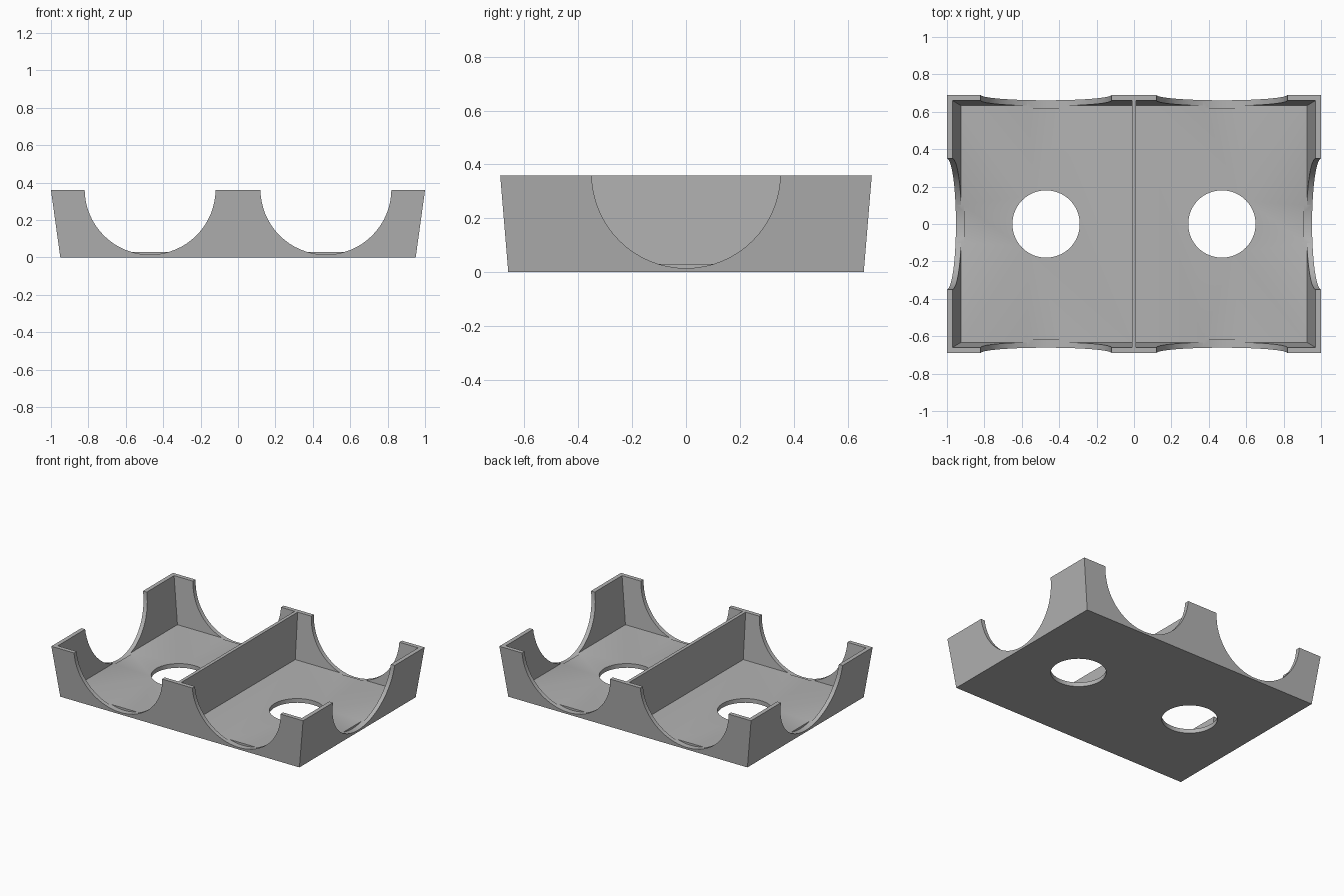
import bpy
import bmesh
from math import pi
from mathutils import Matrix

cube = bpy.data.objects.get("Cube")
if cube:
    bpy.data.objects.remove(cube, do_unlink=True)

HEIGHT, FLOOR, WALL = 0.36, 0.03, 0.03
SCOOP_X, SCOOP_R, SCOOP_Z = 0.47, 0.35, 0.365

grey = bpy.data.materials.new("grey plastic")
grey.use_nodes = True
grey.diffuse_color = (0.45, 0.45, 0.45, 1)
grey.node_tree.nodes["Principled BSDF"].inputs["Base Color"].default_value = (0.45, 0.45, 0.45, 1)


def finish(name, bm):
    bmesh.ops.recalc_face_normals(bm, faces=bm.faces)
    mesh = bpy.data.meshes.new(name)
    bm.to_mesh(mesh)
    bm.free()
    mesh.materials.append(grey)
    obj = bpy.data.objects.new(name, mesh)
    bpy.context.collection.objects.link(obj)
    return obj


def flared_box(name, z0, z1, inset=0.0, divider=None, side=1):
    """Box flaring upward; with a divider it fills only one half."""
    bm = bmesh.new()
    rings = []
    for z in (z0, z1):
        x = 0.95 + 0.05 * z / HEIGHT - inset
        y = 0.66 + 0.03 * z / HEIGHT - inset
        inner = -x if divider is None else divider
        rings.append([bm.verts.new((side * px, py, z))
                      for px, py in ((inner, -y), (x, -y), (x, y), (inner, y))])
    low, high = rings
    bm.faces.new(low)
    bm.faces.new(high)
    for i in range(4):
        j = (i + 1) % 4
        bm.faces.new((low[i], low[j], high[j], high[i]))
    return finish(name, bm)


def cylinder(name, radius, depth, location, axis="Z"):
    bm = bmesh.new()
    turn = {"X": Matrix.Rotation(pi / 2, 4, "Y"),
            "Y": Matrix.Rotation(pi / 2, 4, "X"), "Z": Matrix()}[axis]
    bmesh.ops.create_cone(bm, cap_ends=True, segments=64, radius1=radius,
                          radius2=radius, depth=depth,
                          matrix=Matrix.Translation(location) @ turn)
    return finish(name, bm)


# Solid tray body
tray = flared_box("divided_tray", 0, HEIGHT)

# Two pockets, wall scoops and floor holes
cutters = []
for s in (-1, 1):
    cutters.append(flared_box("pocket_cutter", FLOOR, HEIGHT + 0.1, WALL, 0.012, s))
    cutters.append(cylinder("floor_hole_cutter", 0.18, 0.2, (s * SCOOP_X, 0, 0)))
    cutters.append(cylinder("end_scoop_cutter", SCOOP_R, 0.2, (s * 1.01, 0, SCOOP_Z), "X"))
    for t in (-1, 1):
        cutters.append(cylinder("side_scoop_cutter", SCOOP_R, 0.2,
                                (s * SCOOP_X, t * 0.72, SCOOP_Z), "Y"))

bpy.ops.object.select_all(action="DESELECT")
bpy.context.view_layer.objects.active = tray
tray.select_set(True)
for cutter in cutters:
    cutter.hide_render = True
    mod = tray.modifiers.new("cut", "BOOLEAN")
    mod.operation = "DIFFERENCE"
    mod.solver = "EXACT"
    mod.object = cutter
    bpy.ops.object.modifier_apply(modifier=mod.name)
for cutter in cutters:
    bpy.data.objects.remove(cutter, do_unlink=True)

bpy.ops.object.shade_smooth_by_angle(angle=pi / 6)
